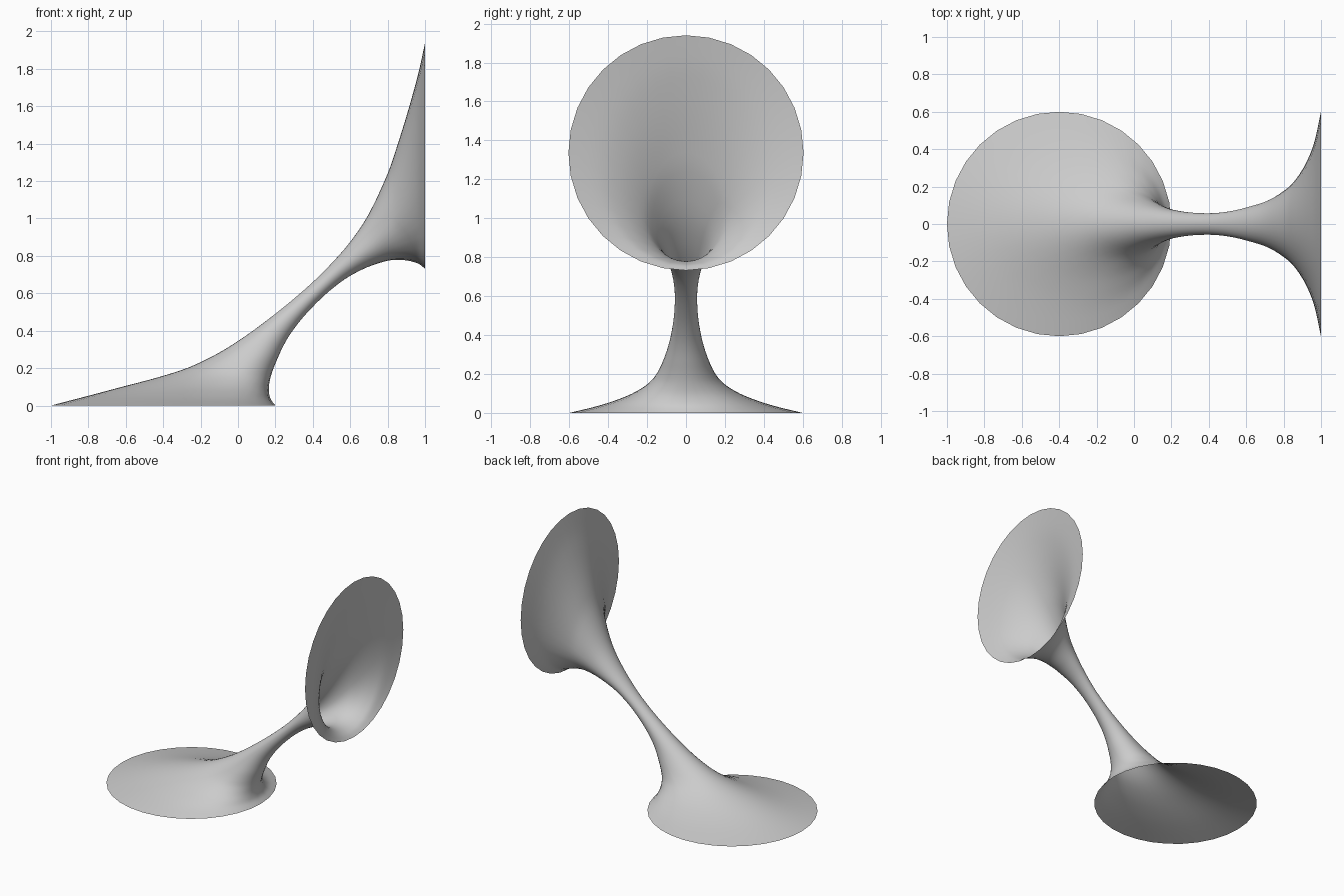
import bpy, bmesh, math

# Cross-sections from the floor rim to the wall rim:
# outer edge (x, z), inner edge (x, z), half width in y, position of widest point
SECTIONS = [
    (-1.00, 0.00, 0.20, 0.00, 0.600, 0.50),
    (-0.885, 0.03, 0.177, 0.03, 0.475, 0.48),
    (-0.77, 0.06, 0.167, 0.06, 0.375, 0.45),
    (-0.62, 0.10, 0.165, 0.10, 0.275, 0.43),
    (-0.43, 0.15, 0.174, 0.15, 0.195, 0.42),
    (-0.26, 0.205, 0.19, 0.20, 0.150, 0.42),
    (-0.10, 0.283, 0.213, 0.255, 0.118, 0.44),
    (0.03, 0.365, 0.243, 0.32, 0.092, 0.47),
    (0.15, 0.452, 0.285, 0.39, 0.073, 0.50),
    (0.28, 0.555, 0.355, 0.48, 0.060, 0.50),
    (0.40, 0.66, 0.46, 0.587, 0.058, 0.50),
    (0.50, 0.76, 0.57, 0.675, 0.072, 0.50),
    (0.60, 0.875, 0.67, 0.73, 0.098, 0.47),
    (0.70, 1.025, 0.74, 0.757, 0.128, 0.44),
    (0.80, 1.24, 0.80, 0.774, 0.176, 0.42),
    (0.85, 1.385, 0.85, 0.779, 0.220, 0.42),
    (0.90, 1.545, 0.90, 0.776, 0.290, 0.43),
    (0.94, 1.685, 0.94, 0.767, 0.370, 0.45),
    (0.97, 1.80, 0.97, 0.755, 0.460, 0.48),
    (1.00, 1.94, 1.00, 0.732, 0.604, 0.50),
]
SIDES, STEPS = 32, 3


def spline(i, t):
    """Smooth interpolation between section i and i + 1."""
    last = len(SECTIONS) - 1
    b, c = SECTIONS[i], SECTIONS[i + 1]
    a = SECTIONS[i - 1] if i > 0 else [2 * p - q for p, q in zip(b, c)]
    d = SECTIONS[i + 2] if i + 2 <= last else [2 * q - p for p, q in zip(b, c)]
    return [0.5 * (2 * q + (r - p) * t + (2 * p - 5 * q + 4 * r - s) * t * t
                   + (3 * q - p - 3 * r + s) * t ** 3)
            for p, q, r, s in zip(a, b, c, d)]


def add_ring(bm, section):
    """Egg-shaped ring whose widest point lies at fraction f from the inner edge."""
    ux, uz, lx, lz, w, f = section
    ring = []
    for k in range(SIDES):
        ang = 2 * math.pi * k / SIDES
        c = math.cos(ang)
        s = f + c * ((1 - f) if c > 0 else f)
        ring.append(bm.verts.new((lx + (ux - lx) * s, w * math.sin(ang), lz + (uz - lz) * s)))
    return ring


# Open double-flared film joining the two circular rims
bm = bmesh.new()
rings = [add_ring(bm, spline(i, j / STEPS))
         for i in range(len(SECTIONS) - 1) for j in range(STEPS)]
rings.append(add_ring(bm, SECTIONS[-1]))
for r0, r1 in zip(rings, rings[1:]):
    for k in range(SIDES):
        n = (k + 1) % SIDES
        face = bm.faces.new((r0[k], r0[n], r1[n], r1[k]))
        face.smooth = True
bmesh.ops.recalc_face_normals(bm, faces=bm.faces)

mesh = bpy.data.meshes.new("flared_tube")
bm.to_mesh(mesh)
bm.free()
tube = bpy.data.objects.new("flared_tube", mesh)
bpy.context.collection.objects.link(tube)
